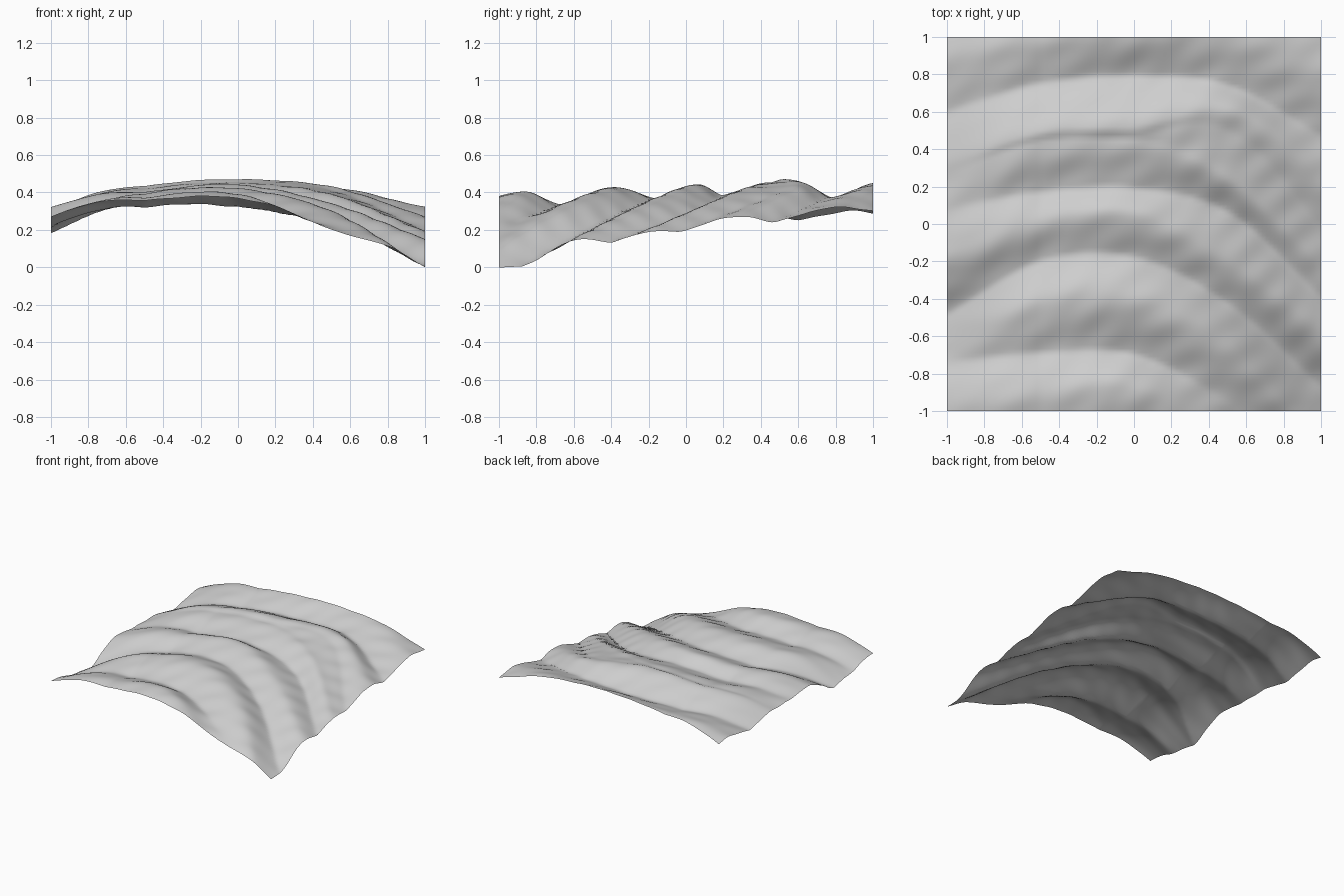
import bpy, bmesh, math

# Remove the default object
default = bpy.data.objects.get("Cube")
if default:
    bpy.data.objects.remove(default, do_unlink=True)

CELLS = 96          # grid cells along each side
UNIT = 0.01         # fold lines are given in hundredths

# Fold lines from front to back, alternating trough and crest.
# Each has y then z at five stations spread evenly from x = -1 to x = 1.
FOLDS = [
    ("front trough",  (-130, -120, -115, -140, -170), (20, 30, 32, 9, -24)),
    ("front crest",   (-95, -90, -88, -112, -150),    (27, 37, 39, 18, -18)),
    ("first trough",  (-74, -69, -70, -95, -135),     (22, 32, 32, 21, -9)),
    ("first crest",   (-66, -42, -40, -65, -113),     (21, 39, 42, 30, 0)),
    ("second trough", (-49, -20, -18, -43, -88),      (18, 33, 36, 25, 0)),
    ("second crest",  (-15, 2, 5, -18, -55),          (32, 40, 44, 34, 15)),
    ("third trough",  (8, 17, 19, 6, -40),            (30, 35, 38, 30, 13)),
    ("third crest",   (25, 42, 45, 26, -18),          (30, 42, 45, 39, 19)),
    ("split trough",  (28, 45, 48, 50, -3),           (30, 42, 46, 41, 19)),
    ("split crest",   (31, 48, 51, 60, 28),           (30, 43, 47, 43, 27)),
    ("fourth trough", (60, 75, 79, 74, 47),           (25, 34, 36, 36, 24)),
    ("back crest",    (90, 100, 103, 103, 82),        (30, 40, 45, 43, 32)),
    ("back trough",   (115, 130, 135, 135, 120),      (25, 33, 34, 33, 26)),
]


def station_value(values, x):
    """Smooth curve through the stations at position x."""
    ends = [2 * values[0] - values[1], *values, 2 * values[-1] - values[-2]]
    place = (x + 1) / 2 * (len(values) - 1)
    i = min(int(place), len(values) - 2)
    t = place - i
    a, b, c, d = ends[i:i + 4]
    slope_in, slope_out = (c - a) / 2, (d - b) / 2
    curve = (2 * b - 2 * c + slope_in + slope_out) * t ** 3
    curve += (3 * c - 3 * b - 2 * slope_in - slope_out) * t ** 2
    return (curve + slope_in * t + b) * UNIT


def rise(t):
    """Profile from a narrow trough (0) to a round crest (1)."""
    smooth = t * t * (3 - 2 * t)
    return (smooth + math.sin(t * math.pi / 2)) / 2


def fold_height(lines, y):
    """Height at y between the two nearest fold lines."""
    for i in range(len(lines) - 1):
        (y_a, z_a), (y_b, z_b) = lines[i], lines[i + 1]
        if y <= y_b or i == len(lines) - 2:
            t = min(max((y - y_a) / max(y_b - y_a, UNIT), 0), 1)
            if i % 2 == 0:
                return z_a + (z_b - z_a) * rise(t)
            return z_b + (z_a - z_b) * rise(1 - t)


def shoulder(x):
    """Rounded swelling just inside the -x edge."""
    t = (x + 1) / 0.5
    return 0.027 * math.sin(t * math.pi) if t < 1 else 0


def ripple(x, y):
    """Faint slanting wrinkles."""
    across = y - x * 0.6
    along = x + y * 0.6
    return 0.003 * math.sin(across * 31 + math.sin(along * 5)) * math.sin(along * 9)


# Cloth sheet: a flat grid lifted into folds
bm = bmesh.new()
bmesh.ops.create_grid(bm, x_segments=CELLS, y_segments=CELLS, size=1)
columns = {}
for vert in bm.verts:
    x, y = vert.co.x, vert.co.y
    key = round(x, 4)
    if key not in columns:
        columns[key] = [(station_value(ys, x), station_value(zs, x)) for _, ys, zs in FOLDS]
    vert.co.z = fold_height(columns[key], y) + shoulder(x) + ripple(x, y)

lowest = min(vert.co.z for vert in bm.verts)
bmesh.ops.translate(bm, verts=bm.verts, vec=(0, 0, -lowest))
for face in bm.faces:
    face.smooth = True

mesh = bpy.data.meshes.new("folded_sheet")
bm.to_mesh(mesh)
bm.free()
sheet = bpy.data.objects.new("folded_sheet", mesh)
bpy.context.collection.objects.link(sheet)

# Plain grey cloth
cloth = bpy.data.materials.new("pale_grey_cloth")
cloth.use_nodes = True
colour = (0.62, 0.62, 0.62, 1)
cloth.diffuse_color = colour
cloth.node_tree.nodes["Principled BSDF"].inputs["Base Color"].default_value = colour
mesh.materials.append(cloth)
